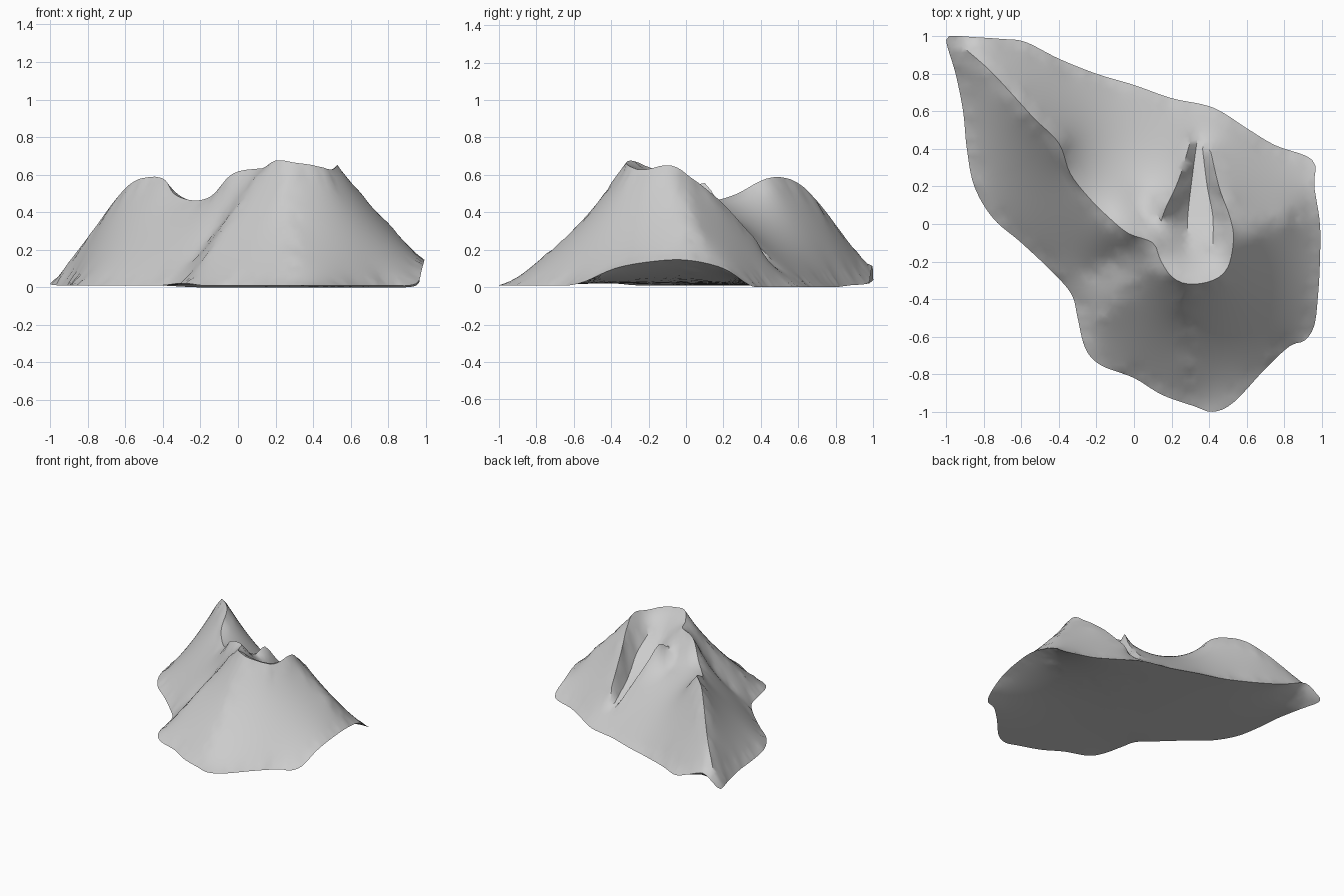
import bpy, bmesh, math
from mathutils import Vector
from mathutils.geometry import delaunay_2d_cdt

if "Cube" in bpy.data.objects:
    bpy.data.objects.remove(bpy.data.objects["Cube"])

STEP = 0.032

# Foot outline (x, y, z), including the lifted right and back-left edges
OUTLINE = [(-1, .98, .02), (-.95, 1, .06), (-.85, .995, .115), (-.7, .985, .06), (-.58, .97, .02),
           (-.4, .88, .01), (-.2, .8, 0), (0, .74, 0), (.2, .67, 0), (.42, .62, 0), (.6, .51, 0),
           (.75, .42, 0), (.95, .34, .01), (.96, .2, .1), (.99, 0, .145), (.99, -.2, .135),
           (.98, -.38, .1), (.96, -.54, .03), (.91, -.62, .01), (.83, -.65, .01), (.7, -.77, .01),
           (.53, -.95, .01), (.42, -1, .01), (.32, -.97, .01), (.15, -.91, .01), (0, -.82, .01),
           (-.18, -.75, .01), (-.26, -.66, .02), (-.3, -.5, .02), (-.33, -.38, .02),
           (-.42, -.27, .01), (-.6, -.1, .01), (-.75, .03, .01), (-.85, .2, .01), (-.89, .4, .01),
           (-.91, .6, .01), (-.95, .8, .01)]

# Crisp lines: ridge, rim and channel
SHARP = [
    # main ridge from the back-left corner, over the saddle and around the crater rim
    [(-.92, .95, .11), (-.77, .82, .31), (-.63, .67, .5), (-.53, .56, .58), (-.4, .43, .585),
     (-.34, .27, .5), (-.24, .14, .465), (-.14, .04, .49), (-.03, -.05, .61), (.1, -.1, .635),
     (.14, -.19, .64), (.2, -.28, .68), (.29, -.32, .67), (.42, -.3, .65), (.5, -.23, .63),
     (.53, -.08, .655), (.51, .04, .58), (.455, .19, .46), (.41, .38, .25)],
    # left lip of the channel with its small spike
    [(.135, -.06, .56), (.145, .015, .515), (.175, .1, .565), (.21, .17, .46), (.25, .27, .34),
     (.3, .44, .17)],
    # crater floor running out to the back, left and right edges
    [(.29, -.13, .51), (.285, .02, .38), (.31, .25, .22), (.34, .47, .11)],
    [(.42, -.12, .5), (.42, .04, .39), (.39, .2, .25), (.365, .4, .14)],
]
# Soft lines: front-left spur, gully, front face, right spur, pocket beside the lip
SOFT = [
    [(.08, -.24, .57), (-.05, -.36, .37), (-.19, -.52, .15)],
    [(-.08, -.18, .34), (-.22, -.27, .14)],
    [(.27, -.4, .56), (.28, -.6, .31), (.3, -.8, .14)],
    [(.6, -.05, .58), (.7, 0, .455), (.85, .04, .29)],
    [(.07, .02, .47), (.05, .14, .38)],
]


def spline(pts, closed=False):
    """Evenly sampled Catmull-Rom curve through the points."""
    p = [Vector(q) for q in pts]
    n = len(p)
    at = (lambda i: p[i % n]) if closed else (lambda i: p[max(0, min(n - 1, i))])
    out = []
    for i in range(n if closed else n - 1):
        a, b, c, d = at(i - 1), at(i), at(i + 1), at(i + 2)
        k = max(1, round((c - b).xy.length / STEP))
        for j in range(k):
            t = j / k
            out.append(.5 * (2 * b + (c - a) * t + (2 * a - 5 * b + 4 * c - d) * t * t
                             + (3 * b - a - 3 * c + d) * t ** 3))
    return out if closed else out + [p[-1]]


rim = spline(OUTLINE, True)
pts = list(rim)
edges = []
for n, line in enumerate(SHARP + SOFT):
    if n == len(SHARP):
        crisp_end = len(pts)
    s = spline(line)
    edges += [(len(pts) + i, len(pts) + i + 1) for i in range(len(s) - 1)]
    pts += s
known = list(pts)

# Triangular filler points between the guide lines
row = 0
y = -1.0
while y < 1:
    x = -1 + (row % 2) * STEP / 2
    while x < 1:
        if all((x - q.x) ** 2 + (y - q.y) ** 2 > (.62 * STEP) ** 2 for q in known):
            pts.append(Vector((x, y, 0)))
        x += STEP
    y += STEP * .866
    row += 1

v2, e2, f2, ov, oe, of = delaunay_2d_cdt([q.xy for q in pts], edges,
                                         [list(range(len(rim)))], 1, 1e-5)
used = {i for f in f2 for i in f}
near = {i: set() for i in used}
for f in f2:
    for i in f:
        near[i].update(j for j in f if j != i)
border, fixed, crisp = {}, {}, set()
for i in used:
    for o in ov[i]:
        if o < len(rim):
            border[i] = max(0, pts[o].z)
        elif o < len(known):
            fixed[i] = pts[o].z
            if o < crisp_end:
                crisp.add(i)


def mean(z, i):
    return sum(z[j] for j in near[i]) / len(near[i])


def relax(held):
    """Stretch a membrane over the held heights."""
    z = {i: held.get(i, .15) for i in used}
    free = [i for i in used if i not in held]
    for _ in range(350):
        for i in free:
            z[i] += 1.6 * (mean(z, i) - z[i])
    return z


top = relax({**fixed, **border})
base = relax(border)
# Round off the soft lines, and barely soften the crisp ones
for n in range(6):
    top = {i: top[i] if i in border or (i in crisp and n) else
           top[i] + (.15 if i in crisp else .5) * (mean(top, i) - top[i]) for i in used}

# Mountain: relief surface and underside joined along the outline
bm = bmesh.new()
up = {i: bm.verts.new((v2[i].x, v2[i].y, top[i])) for i in used}
down = {i: up[i] if i in border else bm.verts.new((v2[i].x, v2[i].y, base[i])) for i in used}
for f in f2:
    bm.faces.new([up[i] for i in f])
    if not all(i in border for i in f):
        bm.faces.new([down[i] for i in reversed(f)])
bmesh.ops.recalc_face_normals(bm, faces=bm.faces)
low = min(v.co.z for v in bm.verts)
bmesh.ops.translate(bm, verts=bm.verts, vec=(0, 0, -low))
me = bpy.data.meshes.new("mountain")
bm.to_mesh(me)
bm.free()
ob = bpy.data.objects.new("mountain", me)
bpy.context.collection.objects.link(ob)
bpy.context.view_layer.objects.active = ob
ob.select_set(True)
bpy.ops.object.shade_smooth_by_angle(angle=math.radians(40))
